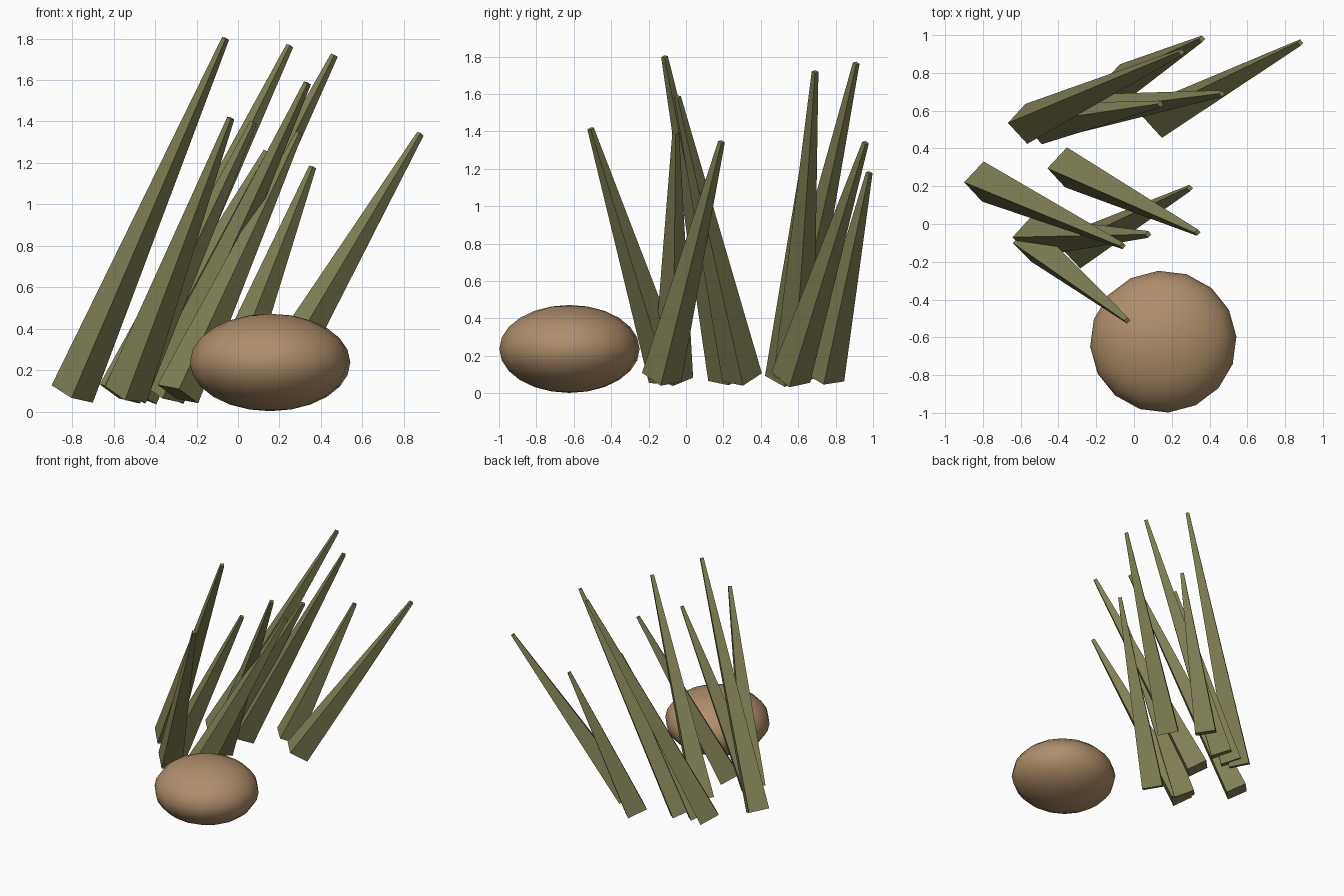
import bpy
import math
from mathutils import Vector

cube = bpy.data.objects.get("Cube")
if cube:
    bpy.data.objects.remove(cube, do_unlink=True)


def make_material(name, color):
    mat = bpy.data.materials.new(name)
    mat.use_nodes = True
    mat.diffuse_color = (*color, 1)
    mat.node_tree.nodes["Principled BSDF"].inputs["Base Color"].default_value = (*color, 1)
    return mat


olive = make_material("olive green", (0.22, 0.215, 0.093))
brown = make_material("stone brown", (0.42, 0.27, 0.145))

BASE_Z = 0.085
BASE_RADIUS = 0.108
TIP_RADIUS = 0.018


def add_blade(name, base, tip):
    """Square tapered spike leaning from its base centre to its tip."""
    start, end = Vector((*base, BASE_Z)), Vector(tip)
    axis = end - start
    bpy.ops.mesh.primitive_cone_add(vertices=4, radius1=BASE_RADIUS, radius2=TIP_RADIUS,
                                    depth=axis.length, location=(start + end) / 2)
    blade = bpy.context.object
    blade.name = name
    blade.rotation_mode = "QUATERNION"
    blade.rotation_quaternion = Vector((0, 0, 1)).rotation_difference(axis)
    blade.data.materials.append(olive)


# Leaning grass blades: base (x, y) and tip (x, y, z)
blades = [
    ((-0.07, 0.74), (0.36, 0.98, 1.18)),
    ((0.14, 0.56), (0.88, 0.96, 1.34)),
    ((-0.57, 0.53), (0.25, 0.91, 1.765)),
    ((-0.36, 0.575), (0.465, 0.69, 1.72)),
    ((-0.49, 0.53), (0.14, 0.635, 1.255)),
    ((-0.29, -0.13), (0.295, 0.19, 1.345)),
    ((-0.36, 0.30), (0.335, -0.045, 1.585)),
    ((-0.80, 0.225), (-0.06, -0.115, 1.80)),
    ((-0.545, -0.07), (0.075, -0.055, 1.395)),
    ((-0.54, -0.095), (-0.035, -0.51, 1.415)),
]
for i, (base, tip) in enumerate(blades, 1):
    add_blade(f"grass_blade_{i}", base, tip)

# Flattened rounded stone
bpy.ops.mesh.primitive_uv_sphere_add(segments=16, ring_count=12, radius=1,
                                     location=(0.155, -0.623, 0.237))
stone = bpy.context.object
stone.name = "stone"
stone.scale = (0.388, 0.376, 0.235)
stone.rotation_euler.z = math.radians(4)
stone.data.materials.append(brown)
bpy.ops.object.shade_smooth()
